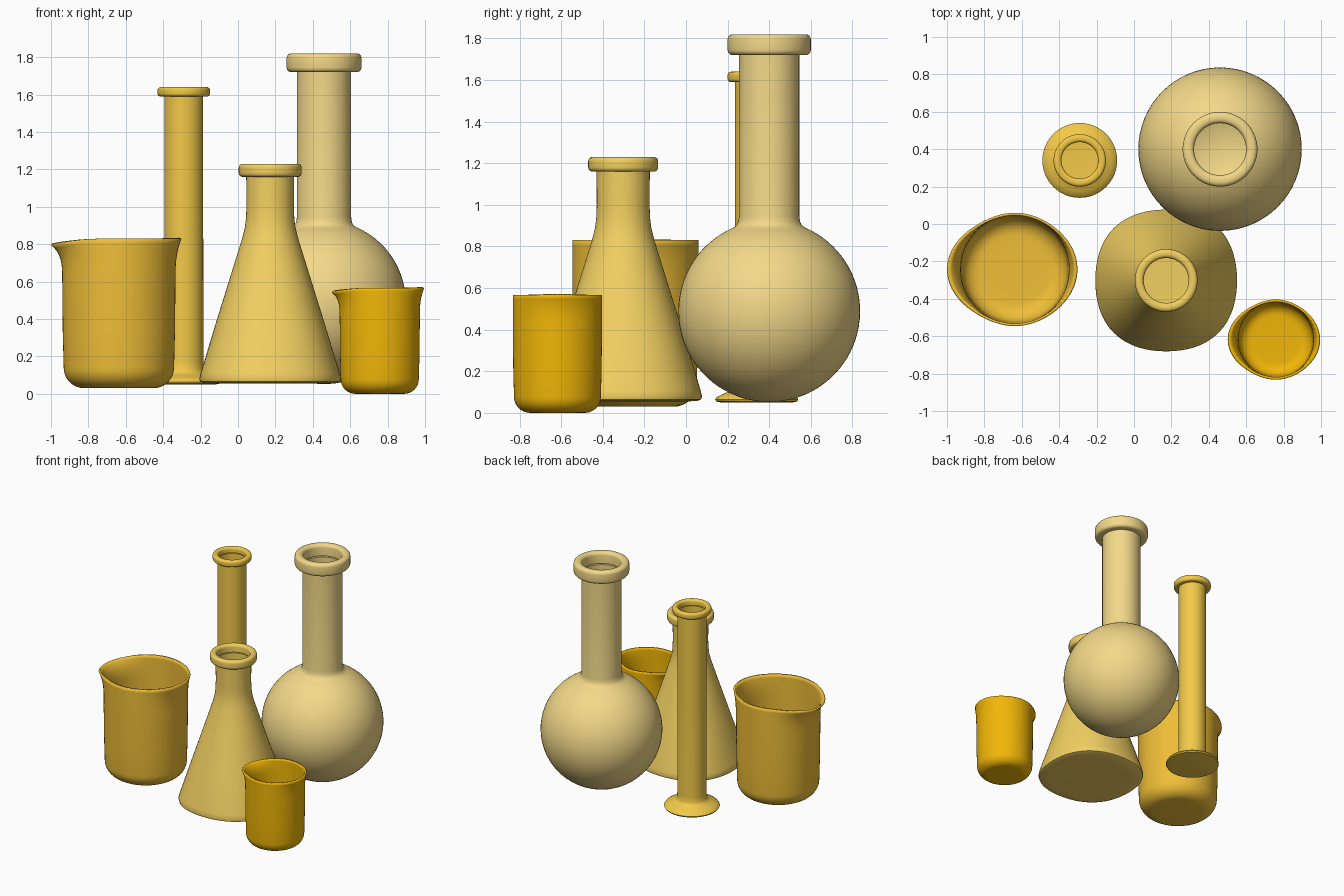
import bpy, bmesh, math

if "Cube" in bpy.data.objects:
    bpy.data.objects.remove(bpy.data.objects["Cube"])

SEG = 64


def colour(obj, name, hexcode):
    lin = [(int(hexcode[i:i + 2], 16) / 255) ** 2.2 for i in (0, 2, 4)]
    mat = bpy.data.materials.new(name)
    mat.diffuse_color = (*lin, 1)
    mat.use_nodes = True
    mat.node_tree.nodes["Principled BSDF"].inputs["Base Color"].default_value = mat.diffuse_color
    obj.data.materials.append(mat)


def lathe(name, profile, loc, hexcode, warp=None, scale=1.0, wall=0):
    """Revolve (radius, z) points; the first point closes on the axis."""
    bm = bmesh.new()
    pole = bm.verts.new((0, 0, profile[0][1] * scale))
    prev = None
    for r, z in profile[1:]:
        ring = []
        for i in range(SEG):
            a = 2 * math.pi * i / SEG
            rr, zz = warp(a, r, z) if warp else (r, z)
            ring.append(bm.verts.new((rr * math.cos(a) * scale, rr * math.sin(a) * scale, zz * scale)))
        for i in range(SEG):
            j = (i + 1) % SEG
            if prev:
                bm.faces.new((prev[i], prev[j], ring[j], ring[i]))
            else:
                bm.faces.new((pole, ring[j], ring[i]))
        prev = ring
    bmesh.ops.recalc_face_normals(bm, faces=bm.faces)
    # the bottom face has to look down
    bm.faces.ensure_lookup_table()
    if bm.faces[0].normal.z > 0:
        bmesh.ops.reverse_faces(bm, faces=bm.faces)
    mesh = bpy.data.meshes.new(name)
    bm.to_mesh(mesh)
    bm.free()
    obj = bpy.data.objects.new(name, mesh)
    obj.location = loc
    bpy.context.collection.objects.link(obj)
    colour(obj, name + "_glass", hexcode)
    if wall:
        mod = obj.modifiers.new("wall", 'SOLIDIFY')
        mod.thickness = wall
        mod.offset = -1
    bpy.ops.object.select_all(action='DESELECT')
    obj.select_set(True)
    bpy.context.view_layer.objects.active = obj
    bpy.ops.object.shade_smooth_by_angle(angle=math.radians(40))
    return obj


def arc(cr, cz, rad, a0, a1, n):
    return [(cr + rad * math.cos(math.radians(a0 + (a1 - a0) * i / n)),
             cz + rad * math.sin(math.radians(a0 + (a1 - a0) * i / n))) for i in range(n + 1)]


def lip(neck, outer, z0, z1, inner, b):
    """Rounded collar round a neck, turning down into the hole."""
    return ([(neck, z0)] + arc(outer - b, z0 + b, b, -90, 0, 4)
            + arc(outer - b, z1 - b, b, 0, 90, 4)
            + arc(inner + b, z1 - b, b, 90, 180, 4) + [(inner, z0 + b * 0.5)])


# beakers, with a long pouring spout and a smaller flare opposite
def spout(a, r, z):
    t = max(0, (z - 0.60) / 0.20) ** 2.5
    c = math.cos(a)
    left, right = max(0, -c) ** 4, max(0, c) ** 4
    return r + t * (0.06 * left + 0.032 * right), z - t * 0.035 * left


beaker = ([(0, 0.0), (0.10, 0.0)] + arc(0.185, 0.11, 0.11, -90, 0, 8)
          + [(0.30, 0.3), (0.303, 0.6)] + [(0.303, 0.6 + 0.2 * i / 8) for i in range(1, 9)])
lathe("large_beaker", beaker, (-0.637, -0.243, 0.03), "EFBD3A", spout, 1, 0.014)
lathe("small_beaker", beaker, (0.758, -0.618, 0.0), "F0B510", spout, 0.708, 0.014)

# measuring cylinder with flared foot
lathe("measuring_cylinder",
      [(0, 0.05), (0.17, 0.05), (0.195, 0.055), (0.20, 0.064), (0.192, 0.076), (0.165, 0.09),
       (0.135, 0.103), (0.115, 0.115), (0.107, 0.13), (0.105, 0.17), (0.104, 1.0)]
      + lip(0.104, 0.14, 1.59, 1.64, 0.098, 0.016),
      (-0.29, 0.34, 0), "F2C84A")


# conical flask, its base slightly squared
def squarish(a, r, z):
    k = max(0, min(1, (0.93 - z) / 0.85))
    return r * (1 + 0.045 * k * (1 - math.cos(4 * a)) / 2), z


lathe("conical_flask",
      [(0, 0.055), (0.30, 0.055), (0.355, 0.057), (0.375, 0.065), (0.379, 0.08), (0.372, 0.11),
       (0.284, 0.40), (0.20, 0.67), (0.15, 0.83), (0.135, 0.89), (0.129, 0.94), (0.127, 1.0)]
      + lip(0.128, 0.168, 1.16, 1.23, 0.12, 0.02),
      (0.172, -0.302, 0), "F2CF62", squarish)

# round-bottomed flask
lathe("round_flask",
      [(0, 0.052)] + arc(0, 0.489, 0.437, -86, 67, 36)
      + [(0.157, 0.902), (0.149, 0.918), (0.145, 0.945)]
      + lip(0.145, 0.20, 1.72, 1.82, 0.139, 0.024),
      (0.46, 0.40, 0), "F3D888")
